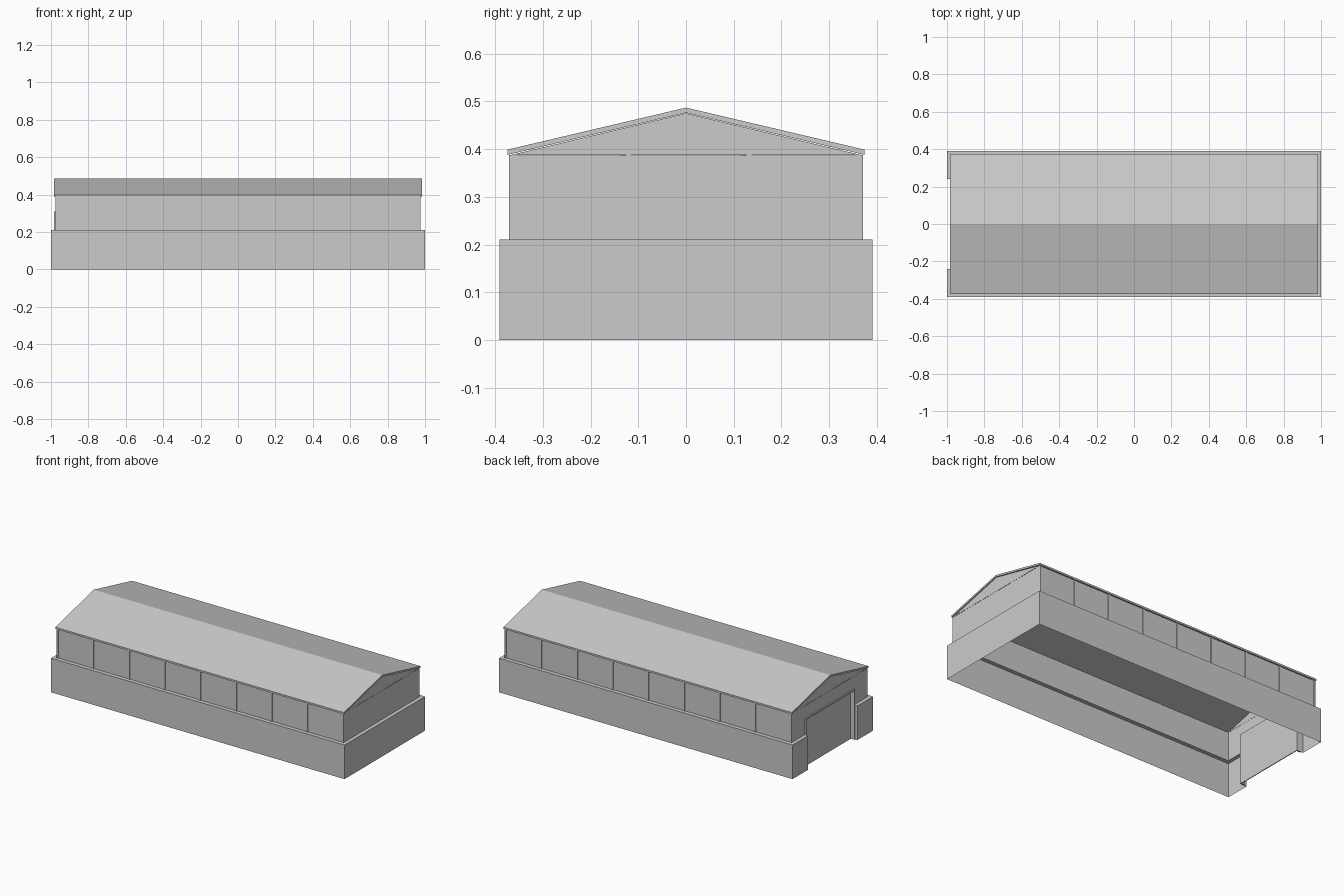
import bpy
import bmesh
from math import radians
from mathutils import Matrix

if "Cube" in bpy.data.objects:
    bpy.data.objects.remove(bpy.data.objects["Cube"])

grey = bpy.data.materials.new("light_grey")
grey.use_nodes = True
GREY = (0.6, 0.6, 0.6, 1)
grey.diffuse_color = GREY
grey.node_tree.nodes["Principled BSDF"].inputs["Base Color"].default_value = GREY

# Main dimensions
HALF_X, HALF_Y = 1.0, 0.391
WALL_X, WALL_Y = 0.977, 0.366
LEDGE, SILL, EAVE, RIDGE = 0.21, 0.322, 0.388, 0.475
DOOR_TOP, NOTCH = 0.31, 0.24


def finish(name, bm):
    mesh = bpy.data.meshes.new(name)
    bm.to_mesh(mesh)
    bm.free()
    mesh.materials.append(grey)
    obj = bpy.data.objects.new(name, mesh)
    bpy.context.collection.objects.link(obj)
    return obj


def add_faces(bm, polys):
    return [bm.faces.new([bm.verts.new(p) for p in poly]) for poly in polys]


def box(name, lo, hi):
    bm = bmesh.new()
    bmesh.ops.create_cube(bm, size=1)
    for v in bm.verts:
        v.co = [(a + b) / 2 + c * (b - a) for a, b, c in zip(lo, hi, v.co)]
    return finish(name, bm)


def windowed_wall(name, half, dist, windows, angle, door=0, gable=False):
    """Thin wall facing -y with recessed windows, turned about z."""
    def rect(u0, u1, z0, z1):
        return [(u0, -dist, z0), (u1, -dist, z0), (u1, -dist, z1), (u0, -dist, z1)]

    bm = bmesh.new()
    # Wall below the windows, leaving the doorway open
    if door:
        solid = [rect(-half, -door, LEDGE, SILL), rect(door, half, LEDGE, SILL),
                 rect(-door, door, DOOR_TOP, SILL)]
    else:
        solid = [rect(-half, half, LEDGE, SILL)]
    # Pillars between the windows
    edges = [-half] + [u for w in windows for u in w] + [half]
    solid += [rect(a, b, SILL, EAVE) for a, b in zip(edges[::2], edges[1::2])]
    if gable:
        solid.append([(-half, -dist, EAVE), (half, -dist, EAVE), (0, -dist, RIDGE)])
    add_faces(bm, solid)
    panes = add_faces(bm, [rect(a, b, SILL, EAVE - 0.001) for a, b in windows])
    bmesh.ops.inset_individual(bm, faces=panes, thickness=0.0002, depth=-0.008)
    bmesh.ops.transform(bm, matrix=Matrix.Rotation(radians(angle), 4, "Z"), verts=bm.verts)
    finish(name, bm)


# Plinth: open-bottomed shell with a flat ledge and a notch for the door
outer = [(-HALF_X, -NOTCH), (-HALF_X, -HALF_Y), (HALF_X, -HALF_Y),
         (HALF_X, HALF_Y), (-HALF_X, HALF_Y), (-HALF_X, NOTCH)]
inner = [(-WALL_X, -NOTCH), (-WALL_X, -WALL_Y), (WALL_X, -WALL_Y),
         (WALL_X, WALL_Y), (-WALL_X, WALL_Y), (-WALL_X, NOTCH)]
path = [inner[0]] + outer + [inner[-1]]
bm = bmesh.new()
add_faces(bm, [[(*a, 0), (*b, 0), (*b, LEDGE), (*a, LEDGE)] for a, b in zip(path, path[1:])])
add_faces(bm, [[(*outer[i], LEDGE), (*outer[i + 1], LEDGE),
                (*inner[i + 1], LEDGE), (*inner[i], LEDGE)] for i in range(5)])
finish("plinth", bm)

# Upper walls
PITCH = 0.243
posts_x = [-0.972 + PITCH * i for i in range(9)]
side_windows = [(a + 0.006, b - 0.006) for a, b in zip(posts_x, posts_x[1:])]
end_windows = [(-0.354, -0.126), (-0.115, 0.127), (0.138, 0.354)]
windowed_wall("front_wall", WALL_X, WALL_Y, side_windows, 0)
windowed_wall("back_wall", WALL_X, WALL_Y, side_windows, 180)
windowed_wall("left_wall", WALL_Y, WALL_X, end_windows, 90, gable=True)
windowed_wall("right_wall", WALL_Y, WALL_X, end_windows, -90, door=NOTCH, gable=True)

# Slim posts along both long sides
for side, s in (("front", -1), ("back", 1)):
    for i, x in enumerate(posts_x):
        ys = sorted((s * WALL_Y, s * (WALL_Y + 0.005)))
        box(f"{side}_post_{i + 1}", (x - 0.005, ys[0], LEDGE), (x + 0.005, ys[1], EAVE))

# Gabled roof slab
profile = [(-0.374, 0.388), (0, 0.476), (0.374, 0.388),
           (0.374, 0.399), (0, 0.487), (-0.374, 0.399)]
bm = bmesh.new()
rings = [[bm.verts.new((x, y, z)) for y, z in profile] for x in (-0.983, 0.983)]
for i in range(6):
    j = (i + 1) % 6
    bm.faces.new((rings[0][i], rings[0][j], rings[1][j], rings[1][i]))
for r in rings:
    bm.faces.new((r[0], r[1], r[4], r[5]))
    bm.faces.new((r[1], r[2], r[3], r[4]))
bmesh.ops.recalc_face_normals(bm, faces=bm.faces)
finish("roof", bm)

# Recessed door with its frame
box("door_panel", (-0.96, -NOTCH, 0), (-0.955, NOTCH, DOOR_TOP))
for side, s in (("front", -1), ("back", 1)):
    ys = sorted((s * NOTCH, s * (NOTCH - 0.008)))
    box(f"{side}_door_jamb", (-0.985, ys[0], 0), (-0.955, ys[1], DOOR_TOP))
box("door_lintel", (-0.985, -NOTCH, DOOR_TOP - 0.008), (-0.955, NOTCH, DOOR_TOP))
